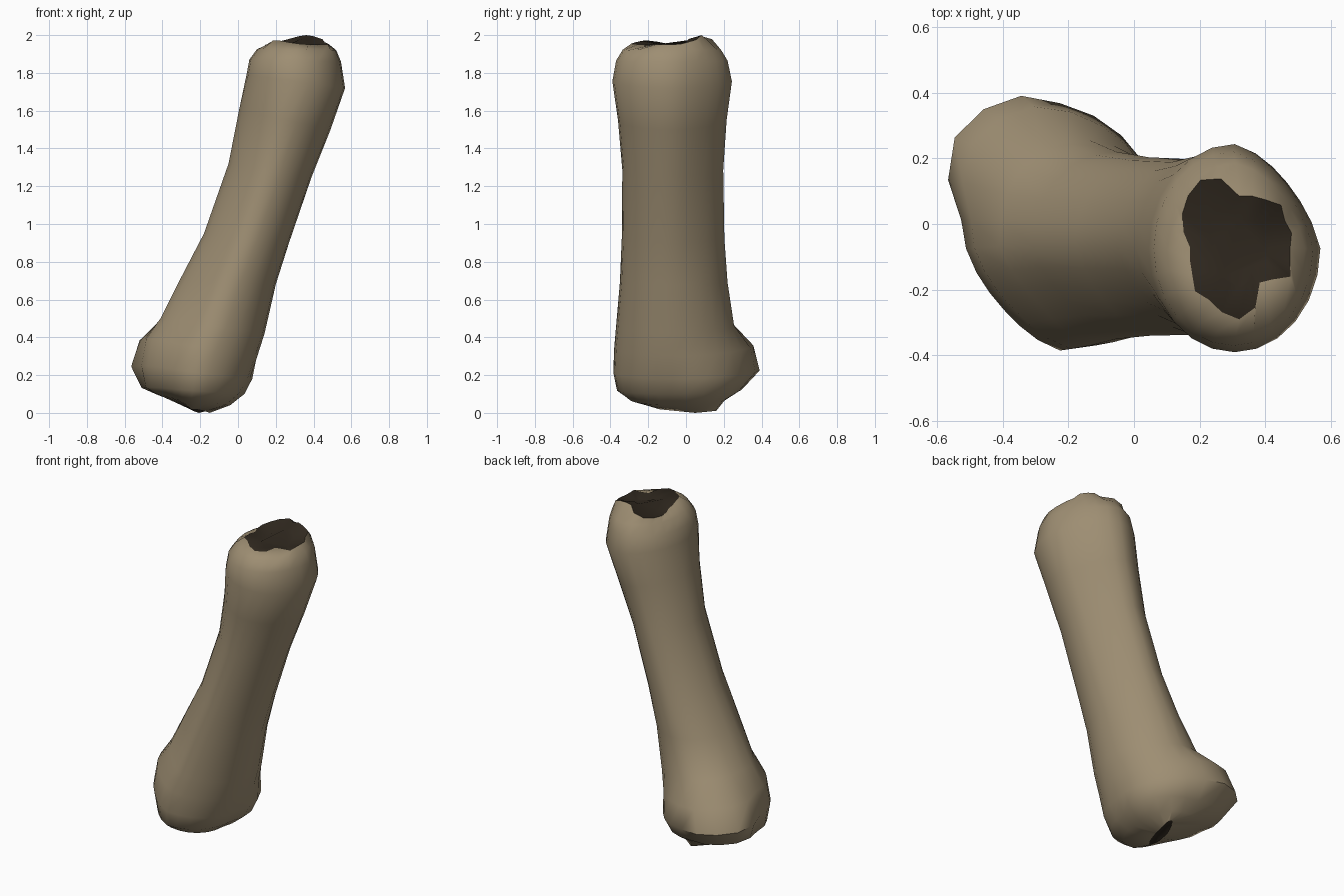
import bpy, bmesh, math
from mathutils import Vector

if "Cube" in bpy.data.objects:
    bpy.data.objects.remove(bpy.data.objects["Cube"])

SEG = 24
ANGLES = [2 * math.pi * i / SEG for i in range(SEG)]


def material(name, rgb):
    m = bpy.data.materials.new(name)
    m.diffuse_color = (*rgb, 1)
    m.use_nodes = True
    m.node_tree.nodes["Principled BSDF"].inputs["Base Color"].default_value = m.diffuse_color
    return m


tan = material("bone tan", (0.34, 0.27, 0.17))
dark = material("marrow dark", (0.03, 0.022, 0.014))

# Shaft sections: left x, left z, right x, right z, front y, back y,
# knob amount, fullness of the back right and front left corners
SECTIONS = [
    (-.44, .105, -.06, .040, -.300, .165, .25, .05, -.04),
    (-.487, .135, .01, .100, -.365, .205, .60, .06, -.045),
    (-.510, .25, .06, .180, -.385, .235, 1.0, .04, -.045),
    (-.485, .39, .10, .300, -.380, .235, .80, .01, -.045),
    (-.41, .50, .14, .420, -.370, .235, .15, 0, -.055),
    (-.31, .70, .20, .680, -.350, .220, 0, -.015, -.045),
    (-.18, .95, .27, .900, -.340, .203, 0, -.025, -.035),
    (-.05, 1.32, .39, 1.25, -.337, .197, 0, -.035, -.03),
    (.005, 1.60, .49, 1.50, -.360, .215, 0, -.035, -.02),
    (.045, 1.79, .567, 1.72, -.390, .243, 0, -.035, 0),
    (.06, 1.87, .545, 1.86, -.370, .220, 0, -.03, 0),
    (.10, 1.925, .52, 1.92, -.335, .185, 0, -.02, 0),
]
# Ragged outline of the broken top, as radii around its centre
RAGGED = [.155, .165, .16, .18, .165, .16, .155, .215, .235, .22, .20, .175,
          .15, .155, .165, .19, .185, .205, .22, .19, .125, .14, .18, .16]


def section(xl, zl, xr, zr, y0, y1, knob, back_right, front_left):
    cx, cy, cz = (xl + xr) / 2, (y0 + y1) / 2, (zl + zr) / 2
    pts = []
    for a in ANGLES:
        c, s = math.cos(a), math.sin(a)
        p = Vector((cx + c * (xr - xl) / 2, cy + s * (y1 - y0) / 2, cz + c * (zr - zl) / 2))
        # side knob bulges towards the back left, easing off along the back
        d = math.degrees(a) - 112
        fall = (d / 45) ** 4 if d > 0 else (-d / 46) ** 1.6
        w = 0.18 * knob * math.exp(-fall)
        # corners fuller or flatter than an ellipse
        if c * s > 0:
            w += 2 * c * s * (back_right if s > 0 else front_left)
        pts.append(p + Vector((c, s, 0)) * w)
    return pts


def top_edge(scale, drop):
    pts = []
    for a, r in zip(ANGLES, RAGGED):
        rise = max(0, math.cos(a - math.radians(75))) ** 4
        chip = max(0, math.cos(a - math.radians(230))) ** 6
        pts.append(Vector((.32 + r * scale * math.cos(a), -.07 + r * scale * math.sin(a),
                           1.95 + .05 * rise + .022 * chip - drop)))
    return pts


def bottom_slit(scale, lift):
    pts = []
    for a in ANGLES:
        c, s = math.cos(a) * scale, math.sin(a) * scale
        y = .01 + .15 * s
        pts.append(Vector((-.19 + .03 * c + .045 * s, y, .1 * abs(y - .05) + lift)))
    return pts


rings = [bottom_slit(.5, .012), bottom_slit(1, 0)]
rings += [section(*s) for s in SECTIONS]
rings += [top_edge(1, 0), top_edge(.55, .02)]

# Loft the rings, painting both end openings dark
bm = bmesh.new()
loops = [[bm.verts.new(p) for p in ring] for ring in rings]
last = len(loops) - 2
for k, (lo, hi) in enumerate(zip(loops, loops[1:])):
    for i in range(SEG):
        j = (i + 1) % SEG
        f = bm.faces.new((lo[i], lo[j], hi[j], hi[i]))
        f.material_index = 1 if k in (0, last) else 0
for loop in (loops[0][::-1], loops[-1]):
    bm.faces.new(loop).material_index = 1
bmesh.ops.recalc_face_normals(bm, faces=bm.faces)

mesh = bpy.data.meshes.new("bone")
bm.to_mesh(mesh)
bm.free()
mesh.materials.append(tan)
mesh.materials.append(dark)
bone = bpy.data.objects.new("bone", mesh)
bpy.context.collection.objects.link(bone)
bpy.context.view_layer.objects.active = bone
bone.select_set(True)
bpy.ops.object.shade_smooth_by_angle(angle=math.radians(50))
